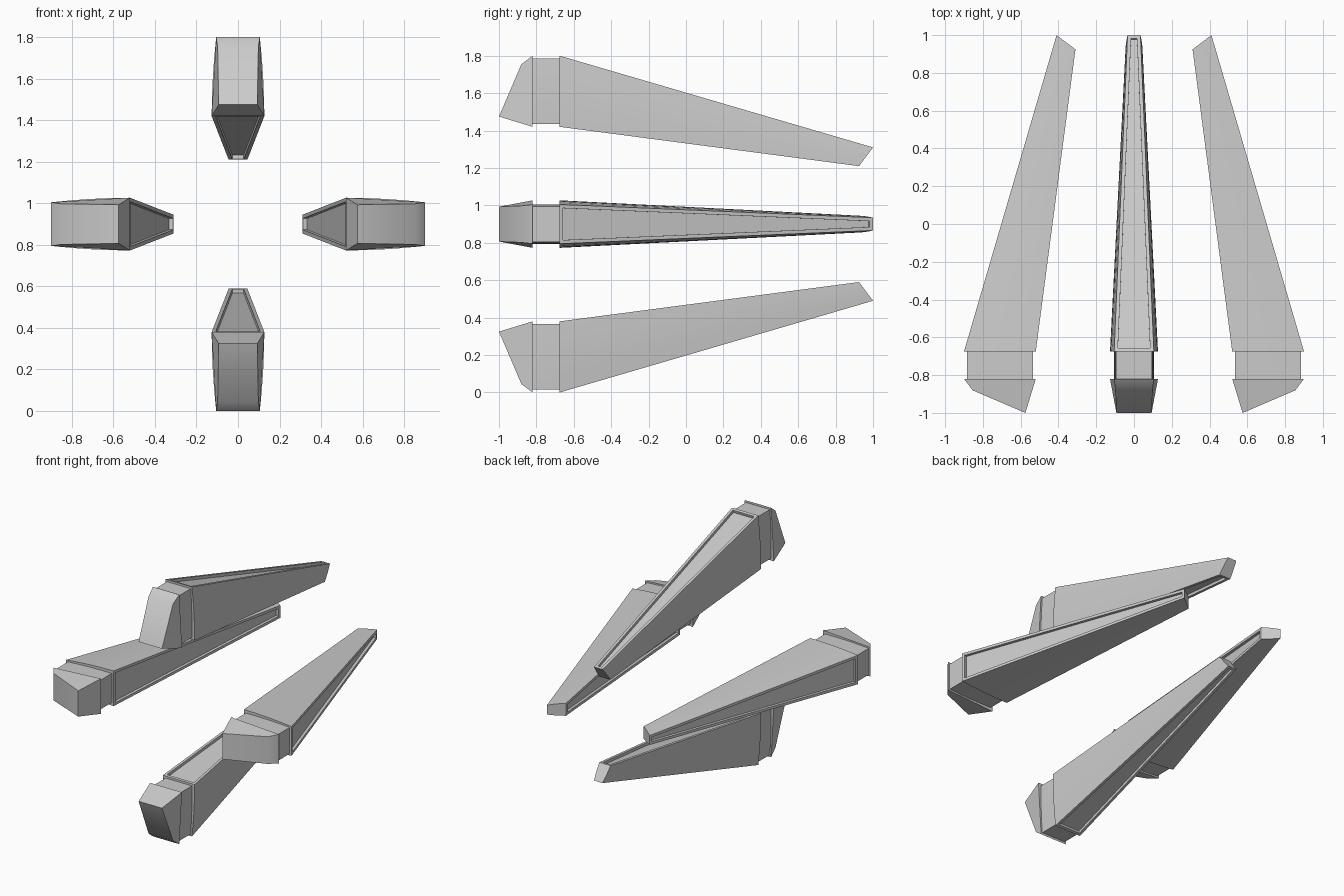
import bpy, bmesh
from math import pi
from mathutils import Matrix, Vector

if "Cube" in bpy.data.objects:
    bpy.data.objects.remove(bpy.data.objects["Cube"])

CENTRE_Z = 0.9


def finish(bm, name, turn):
    """Turn a part around the long axis and add it to the scene."""
    bm.transform(Matrix.Translation((0, 0, CENTRE_Z)) @ Matrix.Rotation(turn, 4, 'Y'))
    bmesh.ops.recalc_face_normals(bm, faces=bm.faces)
    mesh = bpy.data.meshes.new(name)
    bm.to_mesh(mesh)
    bm.free()
    ob = bpy.data.objects.new(name, mesh)
    bpy.context.collection.objects.link(ob)
    bpy.ops.object.select_all(action='DESELECT')
    ob.select_set(True)
    bpy.context.view_layer.objects.active = ob
    bpy.ops.object.shade_smooth_by_angle(angle=pi / 6)


def ring(outer, inner, bulge, steps=4):
    """Closed section from (y, radius, half width) at its outer and inner edge."""
    a, b = Vector(outer), Vector(inner)
    side = []
    for i in range(steps + 1):
        t = i / steps
        y, r, w = a.lerp(b, t)
        side.append((w + bulge * 4 * t * (1 - t), y, r))
    return side + [(-x, y, r) for x, y, r in reversed(side)]


def loft(rings):
    bm = bmesh.new()
    loops = [[bm.verts.new(p) for p in pts] for pts in rings]
    n = len(loops[0])
    strips = []
    for lo, hi in zip(loops, loops[1:]):
        strips.append([bm.faces.new((lo[i], lo[(i + 1) % n], hi[(i + 1) % n], hi[i]))
                       for i in range(n)])
    bm.faces.new(loops[0][::-1])
    bm.faces.new(loops[-1])
    bmesh.ops.recalc_face_normals(bm, faces=bm.faces)
    return bm, strips


for k, place in enumerate(("top", "right", "bottom", "left")):
    turn = k * pi / 2

    # Long tapered body with sunken panels on its outer and inner faces
    bm, strips = loft([ring((-0.675, 0.9, 0.105), (-0.675, 0.52, 0.127), 0.005),
                       ring((1.0, 0.41, 0.034), (0.925, 0.31, 0.045), 0.002)])
    panels = [strips[0][4], strips[0][9]]
    bmesh.ops.inset_individual(bm, faces=panels, thickness=0.019, use_even_offset=True)
    moved = bmesh.ops.extrude_discrete_faces(bm, faces=panels)["faces"]
    for f in moved:
        f.normal_update()
        bmesh.ops.translate(bm, verts=f.verts, vec=f.normal * -0.02)
    finish(bm, place + "_body", turn)

    # Narrower neck
    bm, _ = loft([ring((y, 0.885, 0.095), (y, 0.535, 0.105), 0.004) for y in (-0.822, -0.67)])
    finish(bm, place + "_neck", turn)

    # Wedge-shaped head
    bm = bmesh.new()
    for y, r, w in ((-0.82, 0.9, 0.105), (-0.88, 0.855, 0.098),
                    (-1.0, 0.575, 0.093), (-0.82, 0.52, 0.127)):
        for s in (-1, 1):
            bm.verts.new((s * w, y, r))
    bmesh.ops.convex_hull(bm, input=bm.verts)
    finish(bm, place + "_head", turn)
